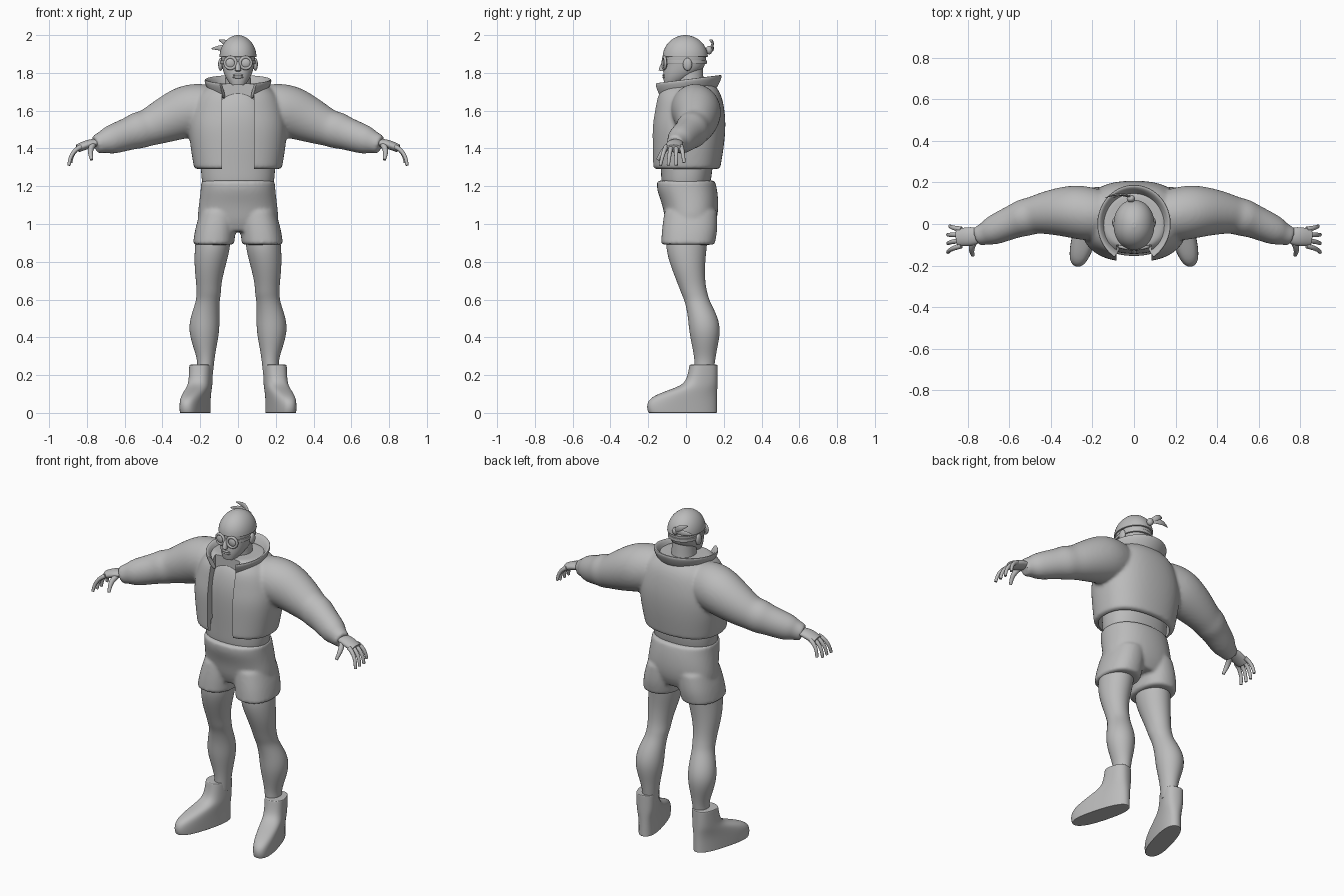
import bpy, bmesh, math
from mathutils import Vector

if "Cube" in bpy.data.objects:
    bpy.data.objects.remove(bpy.data.objects["Cube"], do_unlink=True)

grey = (.5, .5, .5, 1)
clay = bpy.data.materials.new("clay_grey")
clay.use_nodes = True
clay.diffuse_color = grey
clay.node_tree.nodes["Principled BSDF"].inputs["Base Color"].default_value = grey
UP = Vector((0, 0, 1))


def activate(obj):
    bpy.ops.object.select_all(action="DESELECT")
    obj.select_set(True)
    bpy.context.view_layer.objects.active = obj


def modify(obj, kind, **settings):
    activate(obj)
    modifier = obj.modifiers.new(kind.lower(), kind)
    for key, value in settings.items():
        setattr(modifier, key, value)
    bpy.ops.object.modifier_apply(modifier=modifier.name)


def finish(obj, mirror=False):
    if mirror:
        modify(obj, "MIRROR", use_mirror_merge=False)
    obj.data.materials.clear()
    obj.data.materials.append(clay)
    activate(obj)
    bpy.ops.object.shade_smooth_by_angle(angle=math.radians(40))
    return obj


def end_rings(frame, neighbour):
    """Support rings that keep the end of a loft crisp after subdivision."""
    centre, u, v = frame
    inner = (centre, u * .9, v * .9)
    support = tuple(a.lerp(b, .15) for a, b in zip(frame, neighbour))
    return [inner, frame, support]


def loft(name, frames, power=2, sides=20, levels=2, mirror=False):
    """Skin closed superellipse sections given as (centre, u axis, v axis)."""
    start = end_rings(frames[0], frames[1])
    end = end_rings(frames[-1], frames[-2])
    bm = bmesh.new()
    rings = []
    for centre, u, v in start + frames[1:-1] + end[::-1]:
        ring = []
        for i in range(sides):
            angle = math.tau * i / sides
            c, s = math.cos(angle), math.sin(angle)
            c = math.copysign(abs(c) ** (2 / power), c)
            s = math.copysign(abs(s) ** (2 / power), s)
            ring.append(bm.verts.new(centre + u * c + v * s))
        rings.append(ring)
    for low, high in zip(rings, rings[1:]):
        for i in range(sides):
            j = (i + 1) % sides
            bm.faces.new((low[i], low[j], high[j], high[i]))
    bm.faces.new(rings[0][::-1])
    bm.faces.new(rings[-1])
    bmesh.ops.recalc_face_normals(bm, faces=bm.faces)
    mesh = bpy.data.meshes.new(name)
    bm.to_mesh(mesh)
    bm.free()
    obj = bpy.data.objects.new(name, mesh)
    bpy.context.collection.objects.link(obj)
    modify(obj, "SUBSURF", levels=levels)
    return finish(obj, mirror)


def stack(name, rows, **options):
    """Upright loft; rows hold height, half width, y, half depth and an optional x."""
    frames = [(Vector((sum(x), y, z)), Vector((width, 0, 0)), Vector((0, depth, 0)))
              for z, width, y, depth, *x in rows]
    return loft(name, frames, **options)


def tube(name, rows, wide=1, **options):
    """Loft along a path; rows hold x, y, z and radius, widened sideways by wide."""
    points = [Vector(row[:3]) for row in rows]
    frames = []
    for i, point in enumerate(points):
        along = points[min(i + 1, len(points) - 1)] - points[max(i - 1, 0)]
        side = along.cross(UP).normalized()
        radius = rows[i][3]
        frames.append((point, side * radius * wide, side.cross(along).normalized() * radius))
    return loft(name, frames, **options)


def fuse(name, main, other, smooth):
    activate(main)
    other.select_set(True)
    bpy.ops.object.join()
    main.name = name
    modify(main, "REMESH", mode="VOXEL", voxel_size=.01)
    modify(main, "SMOOTH", factor=.5, iterations=smooth)
    return finish(main)


def apply_transform(obj, name):
    obj.name = name
    activate(obj)
    bpy.ops.object.transform_apply(location=True, rotation=True, scale=True)
    return obj


def ball(name, place, size, mirror=False):
    bpy.ops.mesh.primitive_uv_sphere_add(segments=20, ring_count=12, location=place, scale=size)
    return finish(apply_transform(bpy.context.object, name), mirror)


# Boots, turned outwards: height and length of each section, measured from the heel
heel = Vector((.175, .165, 0))
ahead = Vector((.27, -.96, 0))
across = Vector((.96, .27, 0))
boot = [(0, .38), (.03, .39), (.08, .38), (.12, .27), (.15, .18), (.2, .16), (.255, .15)]
loft("boots", [(heel + ahead * length / 2 + UP * z, across * .06, ahead * length / 2)
               for z, length in boot], power=2.5, mirror=True)

# Legs
stack("legs", [(.2, .042, .095, .05, .175), (.28, .045, .1, .055, .17), (.34, .06, .1, .065, .175),
               (.43, .083, .1, .085, .18), (.51, .078, .09, .08, .175), (.59, .062, .06, .066, .16),
               (.63, .066, .045, .07, .155), (.68, .066, .03, .073, .155), (.77, .082, .01, .09, .15),
               (.87, .096, 0, .11, .135), (.96, .09, .01, .11, .13)], mirror=True)

# Shorts: hips and both legs fused
hips = stack("hips", [(.96, .19, .025, .11), (1.02, .22, .027, .14), (1.1, .21, .025, .15),
                      (1.18, .2, .005, .163), (1.23, .197, 0, .155)], power=2.3)
shorts_legs = stack("shorts_legs", [(.89, .11, .01, .143, .13), (.97, .11, .02, .15, .12),
                                    (1.07, .1, .025, .14, .1)], power=2.3, mirror=True)
fuse("shorts", hips, shorts_legs, 4)

# Shirt
stack("shirt", [(1.18, .18, 0, .12), (1.23, .195, 0, .133), (1.3, .2, .005, .14), (1.5, .2, 0, .15),
                (1.6, .19, .01, .15), (1.68, .14, .015, .13), (1.73, .07, .015, .08)], power=2.3)

# Jacket: body and sleeves fused, then opened at the front and hollowed at the hem
body = stack("jacket_body", [(1.29, .235, 0, .183), (1.42, .257, .01, .195), (1.52, .266, .013, .2),
                             (1.6, .25, .018, .19), (1.69, .22, .015, .175), (1.745, .14, .015, .13)],
             power=2.4)
sleeves = tube("sleeves", [(.12, .04, 1.61, .12), (.2, .045, 1.61, .14), (.28, .06, 1.595, .142),
                           (.36, .06, 1.56, .127), (.45, .05, 1.52, .106), (.49, .04, 1.505, .096),
                           (.53, .03, 1.495, .1), (.57, .015, 1.48, .088), (.63, -.01, 1.46, .083),
                           (.69, -.037, 1.44, .075), (.71, -.045, 1.435, .06),
                           (.755, -.06, 1.42, .05)], wide=.93, mirror=True)
jacket = fuse("jacket", body, sleeves, 6)
bpy.ops.mesh.primitive_cube_add(size=1, location=(0, -.2, 1.5), scale=(.17, .2, .7))
opening = apply_transform(bpy.context.object, "opening")
hollow = stack("hollow", [(1.2, .215, 0, .16), (1.3, .215, 0, .16), (1.36, .2, 0, .15)], power=2.4)
for cutter in (opening, hollow):
    modify(jacket, "BOOLEAN", operation="DIFFERENCE", solver="EXACT", object=cutter)
    bpy.data.objects.remove(cutter, do_unlink=True)
finish(jacket)

# Collar swept around the neck, higher at the back
collar = []
for i in range(25):
    angle = math.radians(-58 + 296 * i / 24)
    out = Vector((math.cos(angle), math.sin(angle), 0))
    y = .165 * out.y
    collar.append((Vector((.153 * out.x, y, 1.725 + .14 * y)), out * .014, out * .02 + UP * .042))
loft("collar", collar, sides=12, levels=1, power=2.5)

# Hands: flat palms, fingers curling down along an arc, thumbs towards the front
tube("palms", [(.7, -.045, 1.44, .019), (.75, -.055, 1.43, .02), (.79, -.06, 1.425, .025),
               (.85, -.065, 1.4, .022)], wide=1.9, mirror=True)
for i, name in enumerate(("little", "ring", "middle", "index")):
    reach = .85 if name == "little" else 1
    y = -.026 * (i + 1)
    path = []
    for step in range(5):
        t = step / 4
        path.append((.83 + .065 * reach * math.sin(t * math.pi / 2), y - .016 * (i - 1) * t,
                     1.41 - .1 * reach * t ** 1.5, .014 - .005 * t))
    tube(name + "_fingers", path, sides=10, levels=1, mirror=True)
tube("thumbs", [(.765, -.075, 1.425, .018), (.785, -.12, 1.39, .016), (.775, -.15, 1.34, .009)],
     sides=10, mirror=True)

# Neck and head
stack("neck", [(1.66, .085, .03, .085), (1.72, .07, .02, .075), (1.84, .066, .015, .075)])
stack("head", [(1.735, .038, -.08, .034), (1.775, .067, -.045, .077), (1.815, .082, -.015, .105),
               (1.85, .088, -.005, .11), (1.9, .093, -.005, .115), (1.94, .08, -.005, .1)], power=2.2)
tube("nose", [(0, -.105, 1.865, .01), (0, -.125, 1.84, .013), (0, -.13, 1.81, .016)], sides=12)
for lip, z in (("upper_lip", 1.788), ("lower_lip", 1.777)):
    ball(lip, (0, -.115, z), (.028, .01, .007))
ball("ears", (.092, .008, 1.845), (.013, .024, .034), mirror=True)

# Goggles
bpy.ops.mesh.primitive_torus_add(location=(.04, -.115, 1.853), rotation=(math.pi / 2, 0, .2),
                                 major_radius=.03, minor_radius=.008,
                                 major_segments=28, minor_segments=10)
finish(apply_transform(bpy.context.object, "goggle_rims"), mirror=True)
ball("goggle_lenses", (.04, -.11, 1.853), (.028, .013, .028), mirror=True)
stack("goggle_strap", [(z, .095, -.004, .116) for z in (1.847, 1.867)], power=2.2)

# Head scarf: a dome with a knot and two tails at the back
dome = [math.radians(angle) for angle in range(0, 90, 14)]
stack("head_scarf", [(1.884 + .116 * math.sin(a), .1 * math.cos(a), -.004, .122 * math.cos(a))
                     for a in dome], power=2.1)
ball("scarf_knot", (-.015, .122, 1.92), (.02, .018, .022))
for name, rise, reach in (("lower", .01, .13), ("upper", .055, .09)):
    tail = []
    for t, radius in ((0, .008), (.4, .02), (.7, .015), (1, .003)):
        bend = .02 * math.sin(t * math.pi)
        tail.append((-.01 - reach * t, .125 + bend, 1.918 + rise * t + bend / 2, radius))
    tube(name + "_scarf_tail", tail, wide=.35, sides=10, levels=1)
